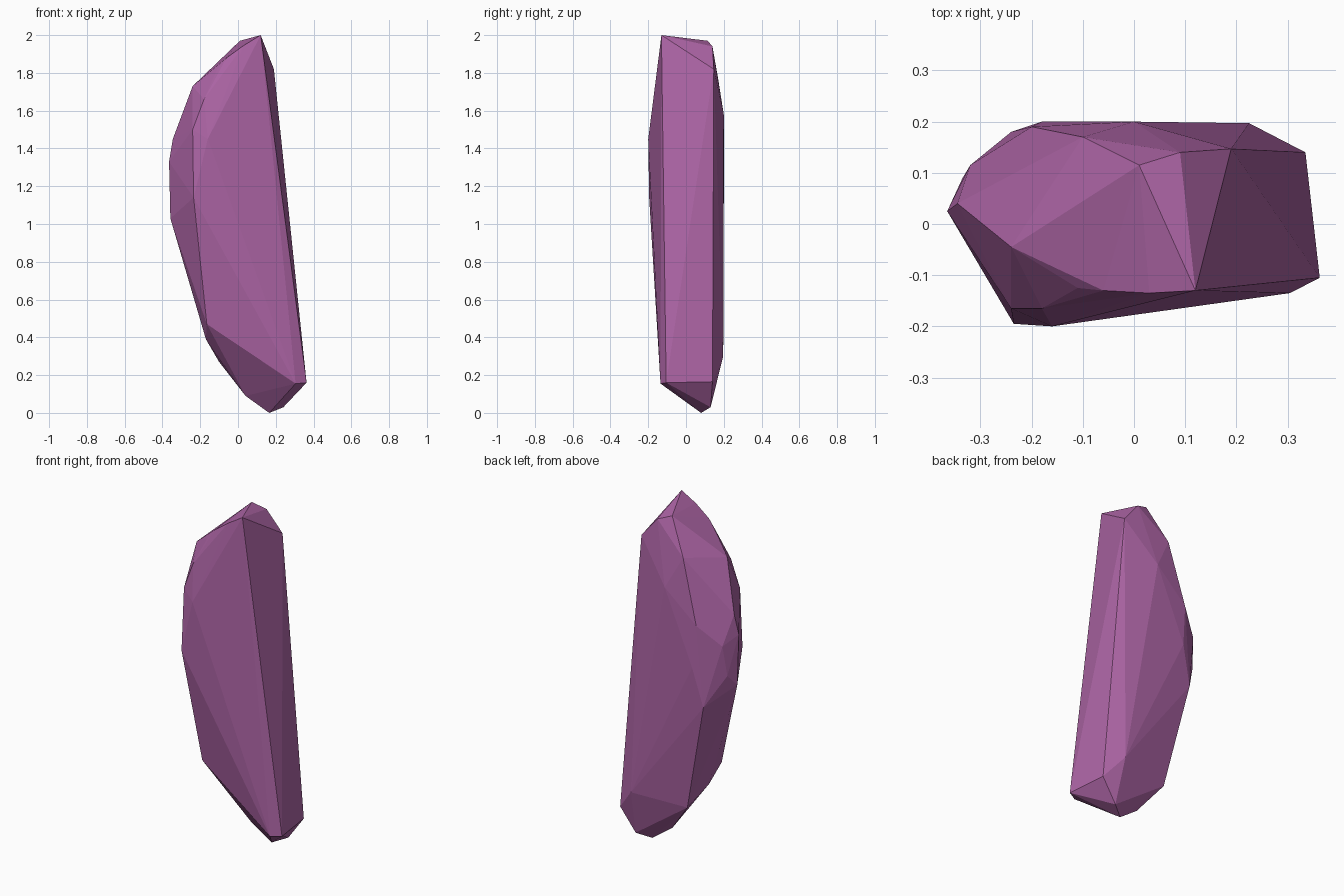
import bpy, bmesh

# Corner points of the chiselled stone, grouped by region
crown = [(.12, -.13, 2), (.01, .115, 1.97), (.09, .14, 1.94), (.19, .147, 1.82),
         (.03, -.135, 1.945), (-.06, -.13, 1.88), (-.11, -.125, 1.82)]
left_edge = [(-.24, -.045, 1.73), (-.345, .04, 1.45), (-.365, .025, 1.33),
             (-.358, .03, 1.03), (-.32, .115, 1.28), (-.335, .09, 1.1)]
front = [(-.18, -.165, 1.66), (-.16, -.2, 1.45), (-.24, -.165, 1.5),
         (-.235, -.195, 1.14), (-.165, -.1, .47)]
back = [(-.1, .17, 1.77), (0, .2, 1.58), (-.2, .19, 1.4), (-.18, .2, 1.15),
        (-.24, .18, .92), (-.19, .13, .63), (-.1, .13, .27), (.225, .197, .3)]
foot = [(.335, .14, .165), (.363, -.105, .16), (.305, -.135, .155),
        (.165, .08, 0), (.24, .13, .03), (.04, .07, .09), (-.17, .025, .39)]

# Faceted shell wrapped around the corners
bm = bmesh.new()
for p in crown + left_edge + front + back + foot:
    bm.verts.new(p)
res = bmesh.ops.convex_hull(bm, input=bm.verts[:])
loose = [v for v in bm.verts if not v.link_faces]
bmesh.ops.delete(bm, geom=loose, context='VERTS')
bmesh.ops.recalc_face_normals(bm, faces=bm.faces[:])
mesh = bpy.data.meshes.new("standing_stone")
bm.to_mesh(mesh)
bm.free()
stone = bpy.data.objects.new("standing_stone", mesh)
bpy.context.collection.objects.link(stone)

# Purple stone colour
mat = bpy.data.materials.new("purple_stone")
mat.diffuse_color = (.42, .13, .38, 1)
mesh.materials.append(mat)
